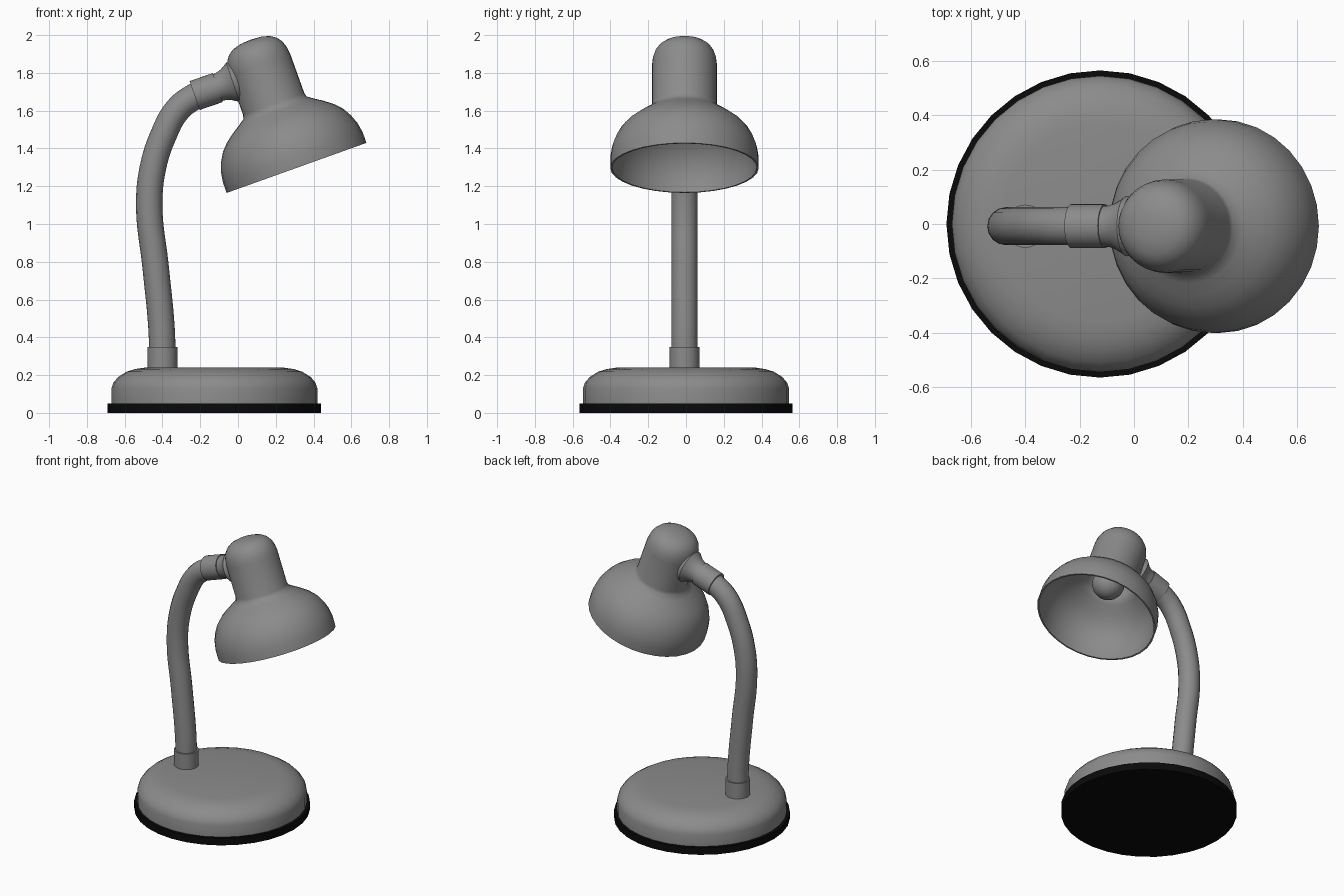
import bpy, bmesh, math
from mathutils import Matrix, Vector

if "Cube" in bpy.data.objects:
    bpy.data.objects.remove(bpy.data.objects["Cube"])


def material(name, value):
    m = bpy.data.materials.new(name)
    m.diffuse_color = (value, value, value, 1)
    m.use_nodes = True
    m.node_tree.nodes["Principled BSDF"].inputs["Base Color"].default_value = m.diffuse_color
    return m


GREY = material("grey_enamel", 0.26)
BLACK = material("black_rubber", 0.003)
Y = -0.008  # stem and shade sit a hair off centre


def finish(obj, mat, angle=35):
    obj.data.materials.append(mat)
    obj.data.shade_smooth()
    obj.data.set_sharp_from_angle(angle=math.radians(angle))


def lathe(name, profile, origin, tilt, mat, steps=32, closed=False, angle=35):
    """Revolve (radius, height) points about local z, tilted about y by degrees."""
    bm = bmesh.new()
    rings = []
    for r, h in profile:
        if r == 0:
            rings.append([bm.verts.new((0, 0, h))] * steps)
        else:
            rings.append([bm.verts.new((r * math.cos(a), r * math.sin(a), h))
                          for a in (2 * math.pi * i / steps for i in range(steps))])
    pairs = list(zip(rings, rings[1:]))
    if closed:
        pairs.append((rings[-1], rings[0]))
    for low, high in pairs:
        for i in range(steps):
            j = (i + 1) % steps
            quad = dict.fromkeys((low[i], low[j], high[j], high[i]))
            if len(quad) > 2:
                bm.faces.new(list(quad))
    bmesh.ops.recalc_face_normals(bm, faces=bm.faces)
    bm.transform(Matrix.Translation(origin) @ Matrix.Rotation(math.radians(tilt), 4, 'Y'))
    mesh = bpy.data.meshes.new(name)
    bm.to_mesh(mesh)
    bm.free()
    obj = bpy.data.objects.new(name, mesh)
    bpy.context.collection.objects.link(obj)
    finish(obj, mat, angle)
    return obj


# Base: rubber foot and rounded weighted body
lathe("rubber_foot", [(0, 0), (0.565, 0), (0.565, 0.05), (0, 0.05)], (-0.125, 0, 0), 0, BLACK)
lathe("base", [(0, 0.045), (0.545, 0.045), (0.545, 0.13), (0.535, 0.16), (0.51, 0.19),
               (0.465, 0.218), (0.42, 0.232), (0.365, 0.24), (0, 0.24)],
      (-0.125, 0, 0), 0, GREY)

# Collar where the stem meets the base
lathe("stem_collar", [(0, 0.2), (0.079, 0.2), (0.079, 0.35), (0, 0.35)], (-0.4, Y, 0), 0, GREY)

# Bent stem
path = [(-0.4, 0.3), (-0.405, 0.45), (-0.437, 0.78), (-0.47, 1.1),
        (-0.45, 1.3), (-0.395, 1.47), (-0.32, 1.605), (-0.235, 1.672), (-0.17, 1.7)]
curve = bpy.data.curves.new("stem", 'CURVE')
curve.dimensions = '3D'
curve.bevel_depth = 0.07
curve.bevel_resolution = 6
curve.resolution_u = 6
curve.use_fill_caps = True
spline = curve.splines.new('BEZIER')
spline.bezier_points.add(len(path) - 1)
for p, (x, z) in zip(spline.bezier_points, path):
    p.co = (x, Y, z)
    p.handle_left_type = p.handle_right_type = 'AUTO'
temp = bpy.data.objects.new("stem_path", curve)
bpy.context.collection.objects.link(temp)
bpy.context.view_layer.update()
stem_mesh = bpy.data.meshes.new_from_object(temp.evaluated_get(bpy.context.evaluated_depsgraph_get()))
bpy.data.objects.remove(temp)
stem = bpy.data.objects.new("stem", stem_mesh)
bpy.context.collection.objects.link(stem)
stem.data.materials.clear()
finish(stem, GREY)

# Joint: sleeve on the stem end, then a flare into the lamp head
JOINT = (-0.23, Y, 1.68)
lathe("joint_sleeve", [(0, 0), (0.081, 0), (0.081, 0.13), (0, 0.13)], JOINT, 71, GREY)
lathe("joint_flare", [(0, 0.11), (0.074, 0.11), (0.076, 0.145), (0.085, 0.175), (0.1, 0.2),
                      (0.111, 0.215), (0.106, 0.235), (0.09, 0.255), (0.08, 0.3), (0, 0.3)],
      JOINT, 71, GREY)

# Shade: one thin shell, outer skin then inner skin
outer = [(0.393, 0), (0.393, 0.06), (0.384, 0.115), (0.365, 0.165), (0.338, 0.212),
         (0.3, 0.252), (0.255, 0.286), (0.21, 0.315), (0.178, 0.338), (0.172, 0.36),
         (0.172, 0.58), (0.167, 0.62), (0.155, 0.655), (0.135, 0.683), (0.105, 0.704),
         (0.06, 0.717), (0, 0.721)]
inner = [(max(r - 0.01, 0), h - 0.008 if h else 0) for r, h in reversed(outer)]
HEAD = (0.31, Y, 1.297)
lathe("shade", outer + inner, HEAD, -19.7, GREY, closed=True, angle=40)

# Bulb: round glass narrowing up into the neck
bulb = [(0.105 * math.sin(a), 0.3 - 0.105 * math.cos(a))
        for a in (math.radians(18 * i) for i in range(8))]
bulb[0] = (0, 0.195)
lathe("bulb", bulb + [(0.06, 0.42), (0.055, 0.6), (0, 0.6)], HEAD, -19.7, GREY, steps=24)
